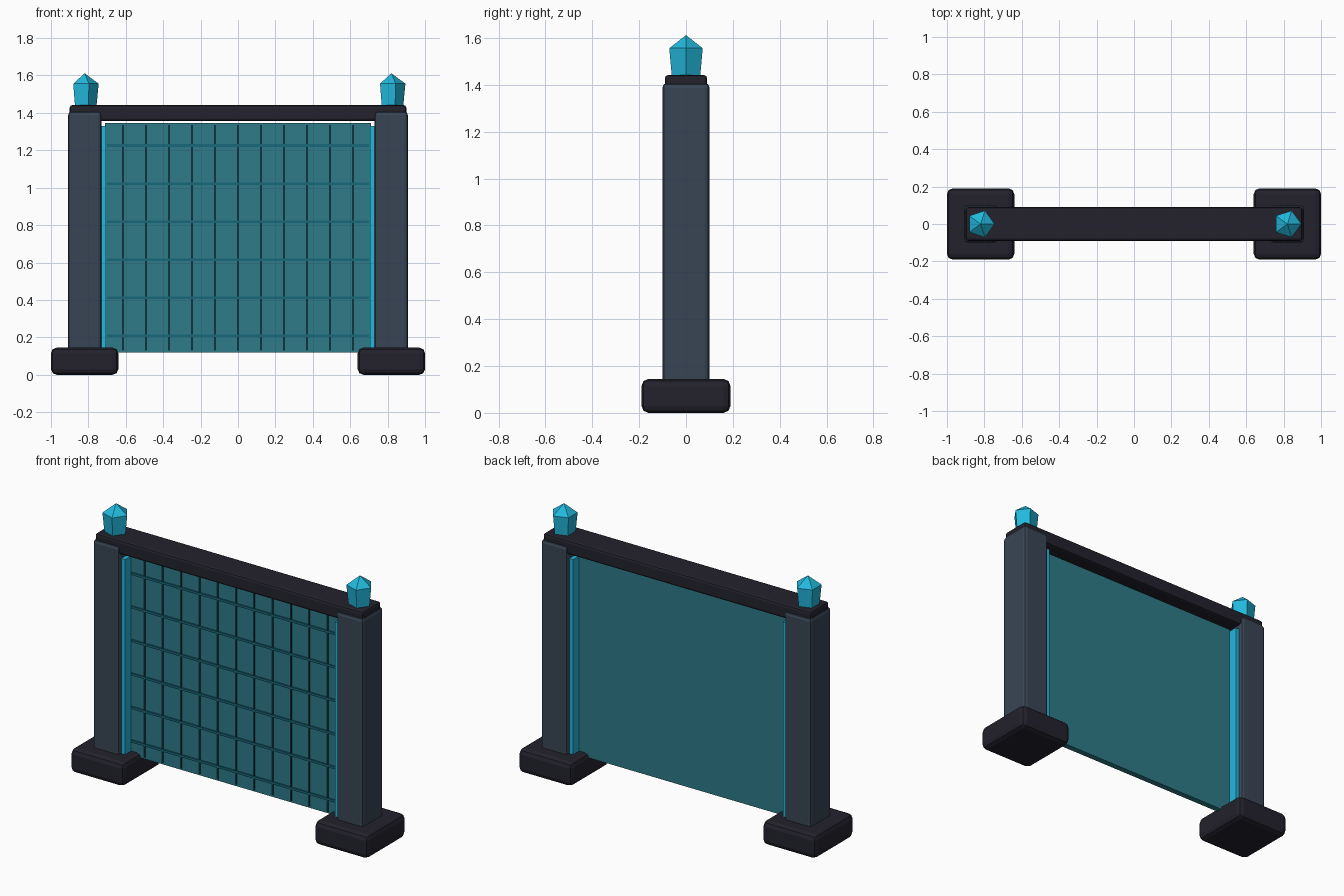
import bpy, math

if "Cube" in bpy.data.objects:
    bpy.data.objects.remove(bpy.data.objects["Cube"])


def material(name, srgb):
    lin = [((c / 255 + 0.055) / 1.055) ** 2.4 if c > 10 else c / 255 / 12.92 for c in srgb]
    m = bpy.data.materials.new(name)
    m.diffuse_color = (*lin, 1)
    m.use_nodes = True
    m.node_tree.nodes["Principled BSDF"].inputs["Base Color"].default_value = m.diffuse_color
    return m


DARK = material("dark stone", (35, 34, 45))
SLATE = material("slate", (57, 69, 85))
CYAN = material("bright cyan", (34, 184, 220))
TEAL = material("teal panel", (46, 123, 137))
BAR = material("deep teal", (24, 104, 122))
LINE = material("dark teal", (16, 52, 62))


def box(name, x, y, z, mat, bevel=0.0):
    """Box from (min, max) ranges, with an optional rounded bevel."""
    bpy.ops.mesh.primitive_cube_add(size=1)
    o = bpy.context.object
    o.name = name
    o.location = [(a + b) / 2 for a, b in (x, y, z)]
    o.scale = [b - a for a, b in (x, y, z)]
    bpy.ops.object.transform_apply(location=True, rotation=False, scale=True)
    o.data.materials.append(mat)
    if bevel:
        m = o.modifiers.new("bevel", "BEVEL")
        m.width, m.segments = bevel, 2
    return o


def crystal(name, cx):
    """Five-sided flared crystal with a pointed top."""
    verts = []
    for z, r in ((1.42, 0.062), (1.556, 0.075)):
        for i in range(5):
            a = math.tau * i / 5
            verts.append((cx + r * math.cos(a), r * math.sin(a), z))
    verts.append((cx, 0, 1.612))
    faces = [tuple(range(4, -1, -1))]
    for i in range(5):
        j = (i + 1) % 5
        faces += [(i, j, j + 5, i + 5), (i + 5, j + 5, 10)]
    me = bpy.data.meshes.new(name)
    me.from_pydata(verts, [], faces)
    me.materials.append(CYAN)
    bpy.context.collection.objects.link(bpy.data.objects.new(name, me))


# Posts, feet, glowing side strips and crystals on both sides
for side, s in (("left", -1), ("right", 1)):
    def span(a, b):
        return tuple(sorted((s * a, s * b)))
    box(side + "_foot", span(0.64, 1.0), (-0.19, 0.19), (0, 0.145), DARK, 0.03)
    box(side + "_post", span(0.73, 0.908), (-0.1, 0.1), (0.1, 1.407), SLATE, 0.018)
    box(side + "_strip", span(0.705, 0.735), (-0.077, 0.077), (0.12, 1.33), CYAN)
    crystal(side + "_crystal", s * 0.82)

# Top beam and screen panel
box("top_beam", (-0.9, 0.9), (-0.09, 0.09), (1.357, 1.442), DARK, 0.014)
box("screen_panel", (-0.71, 0.71), (-0.018, 0.018), (0.12, 1.345), TEAL)

# Thin grid lines on the front of the panel
for i in range(11):
    x = (i - 5) * 0.123
    box(f"vertical_line_{i}", (x - 0.005, x + 0.005), (-0.023, -0.017), (0.13, 1.335), LINE)
for i in range(6):
    z = 0.208 + i * 0.2035
    box(f"horizontal_line_{i}", (-0.7, 0.7), (-0.026, -0.017), (z - 0.007, z + 0.007), BAR)
